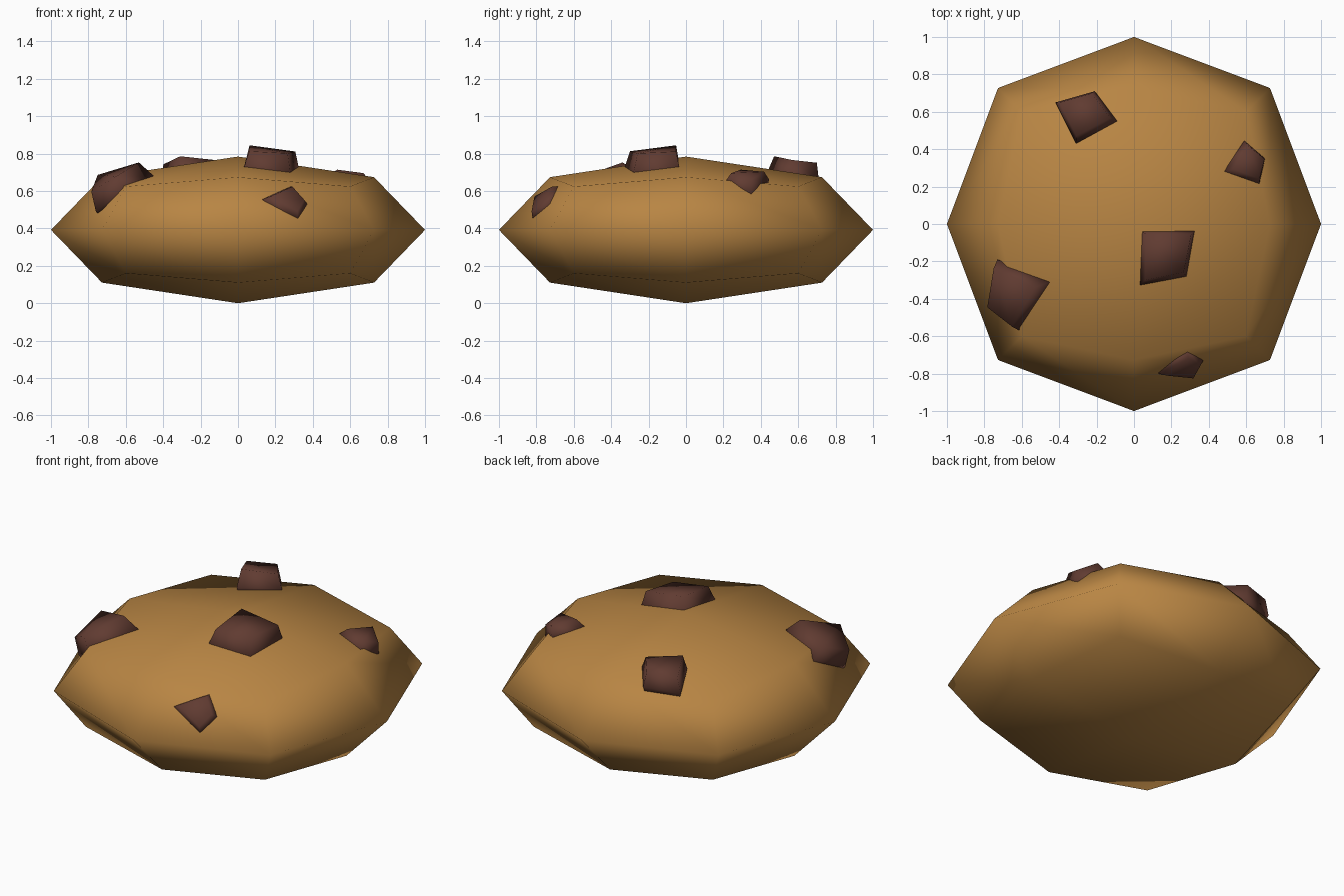
import bpy, bmesh
from mathutils import Vector

if "Cube" in bpy.data.objects:
    bpy.data.objects.remove(bpy.data.objects["Cube"])


def material(name, rgb):
    m = bpy.data.materials.new(name)
    m.diffuse_color = (*rgb, 1)
    m.use_nodes = True
    m.node_tree.nodes["Principled BSDF"].inputs["Base Color"].default_value = m.diffuse_color
    return m


def finish(name, bm, mat):
    bmesh.ops.recalc_face_normals(bm, faces=bm.faces[:])
    for f in bm.faces:
        f.smooth = True
    me = bpy.data.meshes.new(name)
    bm.to_mesh(me)
    bm.free()
    me.materials.append(mat)
    ob = bpy.data.objects.new(name, me)
    bpy.context.collection.objects.link(ob)
    return ob


dough = material("golden dough", (0.48, 0.235, 0.057))
chocolate = material("dark chocolate", (0.118, 0.044, 0.031))

# Cookie: once-subdivided cube, rounded and flattened.
# Index = how many axes a vertex lies off-centre on (face, edge, corner).
bm = bmesh.new()
bmesh.ops.create_cube(bm, size=2)
bmesh.ops.subdivide_edges(bm, edges=bm.edges[:], cuts=1, use_grid_fill=True)
HALF = 0.392
WIDE = {1: 1.0, 2: 0.727, 3: 0.6}
TALL = {1: HALF, 2: 0.282, 3: 0.232}
for v in bm.verts:
    n = sum(abs(c) > 0.5 for c in v.co)
    v.co = (v.co.x * WIDE[n], v.co.y * WIDE[n], HALF + v.co.z * TALL[n])
finish("cookie", bm, dough)


# Chip: a four-sided ring on the surface, a smaller raised top, a sunk base.
def chip(name, ring, lifts, shrink=0.82, sink=0.05):
    ring = [Vector(p) for p in ring]
    centre = sum(ring, Vector()) / 4
    normal = (ring[2] - ring[0]).cross(ring[3] - ring[1]).normalized()
    if normal.z < 0:
        normal.negate()
    bm = bmesh.new()
    base = [bm.verts.new(centre + (p - centre) * 0.9 - normal * sink) for p in ring]
    mid = [bm.verts.new(p) for p in ring]
    top = [bm.verts.new(centre + (p - centre) * shrink + normal * h)
           for p, h in zip(ring, lifts)]
    for low, high in ((base, mid), (mid, top)):
        for i in range(4):
            j = (i + 1) % 4
            bm.faces.new((low[i], low[j], high[j], high[i]))
    bm.faces.new(top)
    bm.faces.new(base[::-1])
    finish(name, bm, chocolate)


chip("centre_chip", [(0.03, -0.03, 0.71), (0.33, -0.03, 0.70),
                     (0.28, -0.28, 0.70), (0.03, -0.33, 0.72)],
     (0.135, 0.11, 0.10, 0.095))
chip("left_chip", [(-0.73, -0.19, 0.62), (-0.45, -0.31, 0.68),
                   (-0.61, -0.57, 0.61), (-0.76, -0.44, 0.49)],
     (0.08, 0.10, 0.08, 0.10))
chip("back_chip", [(-0.42, 0.65, 0.65), (-0.21, 0.71, 0.66),
                   (-0.09, 0.55, 0.69), (-0.31, 0.43, 0.69)],
     (0.09, 0.09, 0.08, 0.10))
chip("right_chip", [(0.59, 0.445, 0.66), (0.70, 0.35, 0.59),
                    (0.67, 0.21, 0.65), (0.48, 0.28, 0.675)],
     (0.05, 0.06, 0.05, 0.05), 0.75)
chip("front_chip", [(0.13, -0.80, 0.555), (0.285, -0.675, 0.625),
                    (0.37, -0.73, 0.53), (0.32, -0.82, 0.45)],
     (0.03, 0.03, 0.03, 0.03), 0.75)
